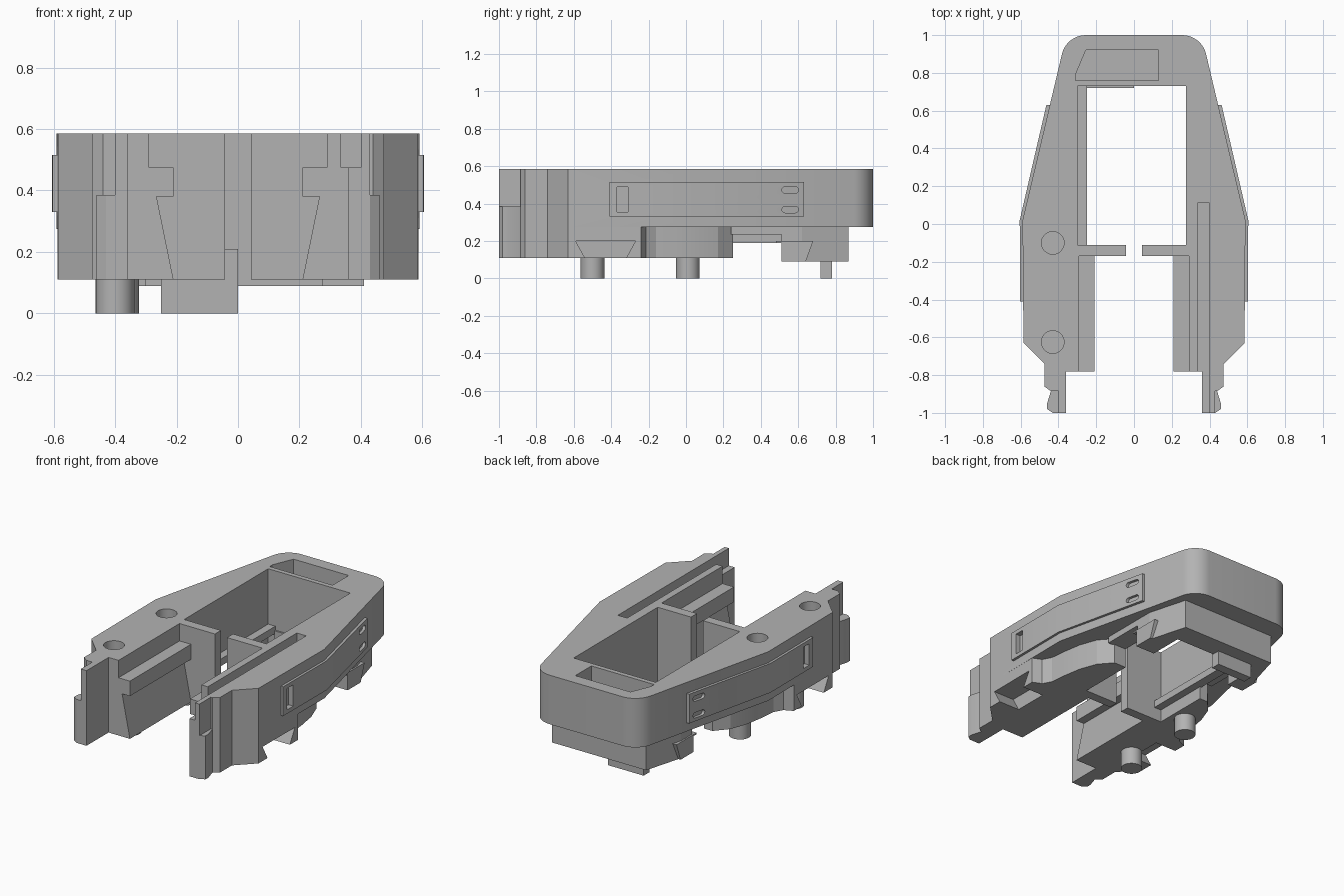
import bpy, bmesh, math
from mathutils import Vector

cube = bpy.data.objects.get("Cube")
if cube:
    bpy.data.objects.remove(cube, do_unlink=True)

grey = bpy.data.materials.new("plain grey")
grey.use_nodes = True
grey.diffuse_color = (0.45, 0.45, 0.45, 1)
grey.node_tree.nodes["Principled BSDF"].inputs["Base Color"].default_value = (0.45, 0.45, 0.45, 1)


def prism(name, points, low, high, axis="z"):
    """Extrude a closed profile: xy along z, xz along y, or yz along x."""
    place = {"z": lambda a, b, t: (a, b, t),
             "y": lambda a, b, t: (a, t, b),
             "x": lambda a, b, t: (t, a, b)}[axis]
    bm = bmesh.new()
    face = bm.faces.new([bm.verts.new(place(a, b, low)) for a, b in points])
    new = bmesh.ops.extrude_face_region(bm, geom=[face])["geom"]
    shift = Vector(place(0, 0, high - low))
    bmesh.ops.translate(bm, vec=shift, verts=[v for v in new if isinstance(v, bmesh.types.BMVert)])
    bmesh.ops.recalc_face_normals(bm, faces=bm.faces[:])
    mesh = bpy.data.meshes.new(name)
    bm.to_mesh(mesh)
    bm.free()
    mesh.materials.append(grey)
    obj = bpy.data.objects.new(name, mesh)
    bpy.context.collection.objects.link(obj)
    return obj


def box(name, x, y, z):
    return prism(name, [(x[0], y[0]), (x[1], y[0]), (x[1], y[1]), (x[0], y[1])], *z)


def disc(cx, cy, r, n=32):
    return [(cx + r * math.cos(math.tau * i / n), cy + r * math.sin(math.tau * i / n)) for i in range(n)]


def capsule(a, b, y, r, n=8):
    """Rounded slot outline running from a to b."""
    arc = [math.pi * i / n - math.pi / 2 for i in range(n + 1)]
    return ([(b + r * math.cos(t), y + r * math.sin(t)) for t in arc]
            + [(a - r * math.cos(t), y - r * math.sin(t)) for t in arc])


def flip(points):
    return [(-a, b) for a, b in reversed(points)]


def carve(obj, cutters):
    bpy.context.view_layer.objects.active = obj
    for cutter in cutters:
        mod = obj.modifiers.new("cut", "BOOLEAN")
        mod.operation = "DIFFERENCE"
        mod.solver = "EXACT"
        mod.object = cutter
        bpy.ops.object.modifier_apply(modifier=mod.name)


# Plan outline of one side, front tip to rear corner
front_edge = [(0.43, -1), (0.46, -0.98), (0.46, -0.95), (0.44, -0.885), (0.475, -0.86),
              (0.475, -0.74), (0.585, -0.63)]
corner = [(0.255 + 0.13 * math.cos(t), 0.87 + 0.13 * math.sin(t))
          for t in [math.radians(12 + 78 * i / 10) for i in range(11)]]
upper_side = front_edge + [(0.59, 0.02)] + corner
lower_side = front_edge + [(0.587, -0.24), (0.53, -0.215), (0.5, -0.16), (0.49, -0.06),
                           (0.47, 0.06), (0.43, 0.17), (0.36, 0.25)]

upper_body = prism("upper_body", upper_side + flip(upper_side), 0.275, 0.585)
lower_body = prism("lower_body", lower_side + flip(lower_side), 0.11, 0.275)
side_web = box("side_web", (-0.4, 0.4), (0.24, 0.53), (0.235, 0.28))
rear_side = [(0.4, 0.51), (0.4, 0.62), (0.33, 0.87)]
rear_block = prism("rear_block", rear_side + flip(rear_side), 0.09, 0.28)

# Cutters shared by the stacked body parts
window = box("window_cutter", (-0.3, 0.275), (-0.11, 0.73), (-0.1, 0.8))
wall = [(0.195, -0.0), (0.21, 0.11), (0.265, 0.38), (0.21, 0.38), (0.21, 0.475), (0.29, 0.475), (0.29, 0.7)]
channel = prism("channel_cutter", wall + flip(wall), -1.2, -0.17, "y")
gap = box("gap_cutter", (-0.042, 0.042), (-0.3, 0.0), (-0.1, 0.8))
mouth = box("mouth_cutter", (-0.36, 0.36), (-1.2, -0.78), (-0.1, 0.8))
shared = [window, channel, gap, mouth]

# Steps at the leg tips, dovetail notches in the outer walls
tip_left = box("left_tip_cutter", (0.43, 0.7), (-1.2, -0.885), (0.385, 0.8))
tip_right = box("right_tip_cutter", (-0.7, -0.4), (-1.2, -0.885), (0.385, 0.8))
dovetail = [(-0.59, 0.2), (-0.535, 0.1), (-0.325, 0.1), (-0.27, 0.2)]
notches = [prism("notch_cutter", dovetail, a, b, "x") for a, b in ((0.44, 0.8), (-0.8, -0.44))]

# Top groove, rear pocket and round holes
groove = box("groove_cutter", (0.335, 0.4), (-1.2, 0.11), (0.475, 0.8))
pocket = prism("pocket_cutter", [(-0.31, 0.76), (0.13, 0.76), (0.13, 0.92), (-0.255, 0.92), (-0.31, 0.79)],
               0.47, 0.8)
holes = [prism("hole_cutter", disc(-0.43, y, 0.06), 0.46, 0.8) for y in (-0.1, -0.625)]

carve(upper_body, shared + [tip_left, tip_right, groove, pocket] + holes)
carve(lower_body, shared + notches)
carve(side_web, [window])
carve(rear_block, [window])

# Dovetail shoulders ahead of the rear block
shoulder = [(0.48, 0.2), (0.68, 0.2), (0.64, 0.09), (0.51, 0.09), (0.51, 0.19), (0.48, 0.19)]
for name, a, b in (("left_shoulder", 0.29, 0.41), ("right_shoulder", -0.41, -0.31)):
    prism(name, shoulder, a, b, "x")

# Ledge inside the window and tab below the rear
box("window_ledge", (-0.31, -0.25), (-0.12, 0.74), (0.19, 0.235))
box("rear_tab", (-0.25, 0), (0.72, 0.78), (0, 0.21))

# Locating pegs
pegs = [prism("peg", disc(x, y, 0.063), 0, 0.15) for x, y in ((-0.4, -0.5), (-0.385, 0.01))]

# Raised side panels with a square window and two slots
recess = [(-0.37, 0.355), (-0.31, 0.355), (-0.31, 0.49), (-0.37, 0.49)]
path = [(0.588, -0.41), (0.59, 0.02), (0.449, 0.63)]
panel_plan = [(0.55, -0.41), (0.603, -0.41), (0.605, 0.02), (0.464, 0.63), (0.41, 0.63), (0.55, 0.02)]
panels = []
for name, sign in (("left_panel", 1), ("right_panel", -1)):
    plan = panel_plan if sign > 0 else flip(panel_plan)
    panel = prism(name, plan, 0.33, 0.515)
    cuts = [prism("panel_cutter", recess, *sorted((sign * 0.57, sign * 0.7)), axis="x")]
    cuts += [prism("slot_cutter", capsule(0.53, 0.585, z, 0.017), *sorted((sign * 0.3, sign * 0.7)), axis="x")
             for z in (0.368, 0.473)]
    carve(panel, cuts)
    carve(upper_body, cuts[:1])
    panels.append(panel)
    for cut in cuts:
        bpy.data.objects.remove(cut, do_unlink=True)

for cutter in shared + [tip_left, tip_right, groove, pocket] + holes + notches:
    bpy.data.objects.remove(cutter, do_unlink=True)

# Smooth the rounded faces, keep edges sharp
bpy.ops.object.select_all(action="DESELECT")
for obj in [upper_body, lower_body] + pegs + panels:
    obj.select_set(True)
bpy.context.view_layer.objects.active = upper_body
bpy.ops.object.shade_smooth_by_angle(angle=math.radians(20))
